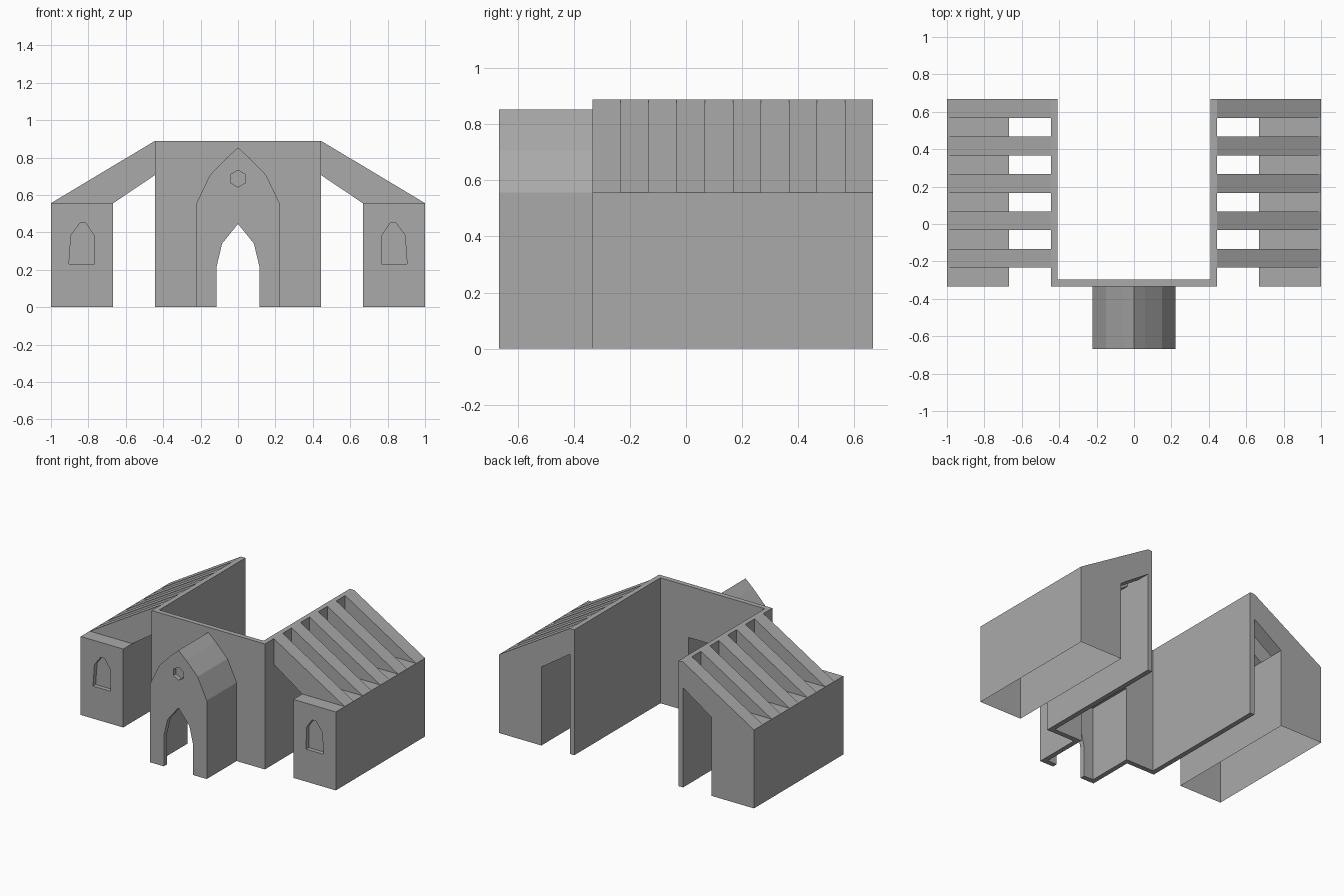
import bpy
import bmesh
import math
from mathutils import Vector

cube = bpy.data.objects.get("Cube")
if cube:
    bpy.data.objects.remove(cube, do_unlink=True)

GREY = (0.4, 0.4, 0.4, 1.0)
stone = bpy.data.materials.new("grey stone")
stone.use_nodes = True
stone.diffuse_color = GREY
stone.node_tree.nodes["Principled BSDF"].inputs["Base Color"].default_value = GREY

# Main dimensions
HALL, WING, EDGE = 0.444, 0.667, 1.0
FRONT, BACK, PORCH = -0.333, 0.667, -0.667
EAVE, TOP, WALL = 0.556, 0.889, 0.035


def prism(name, outline, lo, hi, axis="Y"):
    """Extrude an outline: (x, z) along Y, or (x, y) along Z."""
    bm = bmesh.new()
    place = (lambda a, b, d: (a, d, b)) if axis == "Y" else (lambda a, b, d: (a, b, d))
    face = bm.faces.new([bm.verts.new(place(a, b, lo)) for a, b in outline])
    sweep = Vector((0, hi - lo, 0)) if axis == "Y" else Vector((0, 0, hi - lo))
    grown = bmesh.ops.extrude_face_region(bm, geom=[face], use_keep_orig=True)
    verts = [g for g in grown["geom"] if isinstance(g, bmesh.types.BMVert)]
    bmesh.ops.translate(bm, verts=verts, vec=sweep)
    bmesh.ops.recalc_face_normals(bm, faces=bm.faces)
    mesh = bpy.data.meshes.new(name)
    bm.to_mesh(mesh)
    bm.free()
    mesh.materials.append(stone)
    obj = bpy.data.objects.new(name, mesh)
    bpy.context.collection.objects.link(obj)
    return obj


def rect(x0, x1, z0, z1):
    return [(x0, z0), (x1, z0), (x1, z1), (x0, z1)]


def arch(half):
    """Complete a symmetric outline from its right half, ending at the peak."""
    return half + [(-x, z) for x, z in reversed(half) if x > 0]


def cut(obj, cutter):
    cutter.hide_render = True
    mod = obj.modifiers.new("cut", "BOOLEAN")
    mod.operation = "DIFFERENCE"
    mod.solver = "EXACT"
    mod.object = cutter
    bpy.context.view_layer.objects.active = obj
    bpy.ops.object.modifier_apply(modifier=mod.name)
    bpy.data.objects.remove(cutter, do_unlink=True)


def open_bottom(obj):
    bm = bmesh.new()
    bm.from_mesh(obj.data)
    floor = [f for f in bm.faces if f.normal.z < -0.9 and f.calc_center_median().z < 0.01]
    bmesh.ops.delete(bm, geom=floor, context="FACES")
    bm.to_mesh(obj.data)
    bm.free()


# Hall walls: a U in plan, open at the back
inner = HALL - WALL
plan = [(-HALL, FRONT), (HALL, FRONT), (HALL, BACK), (inner, BACK),
        (inner, FRONT + WALL), (-inner, FRONT + WALL), (-inner, BACK), (-HALL, BACK)]
hall = prism("hall_walls", plan, 0, TOP, "Z")
cavity = rect(-0.188, 0.188, -0.1, 0.525)
cut(hall, prism("hall_opening", cavity, FRONT - 0.1, FRONT + 0.1))

# Porch with pointed roof, hollow inside
porch = prism("porch", arch([(0.222, 0), (0.222, EAVE), (0.15, 0.706), (0.06, 0.799), (0, 0.853)]),
              PORCH, FRONT)
cut(porch, prism("porch_cavity", cavity, PORCH + WALL, FRONT + 0.1))
cut(porch, prism("porch_doorway", arch([(0.115, -0.1), (0.115, 0.215), (0.085, 0.34), (0, 0.445)]),
                 PORCH - 0.1, PORCH + 0.1))
# Small six-sided recess above the doorway
ring = [math.radians(30 + 60 * i) for i in range(6)]
cut(porch, prism("porch_recess", [(0.045 * math.cos(a), 0.687 + 0.045 * math.sin(a)) for a in ring],
                 PORCH - 0.1, PORCH + 0.03))

# Side wings with recessed windows and sloping rafters
window = [(0.767, 0.23), (0.904, 0.23), (0.893, 0.385), (0.845, 0.449), (0.813, 0.449), (0.77, 0.385)]
rafter = [(HALL, TOP), (EDGE, EAVE), (WING, EAVE), (HALL, 0.706)]
for side, sx in (("left", 1), ("right", -1)):
    def flip(points):
        return [(sx * x, z) for x, z in points]

    wing = prism(side + "_wing", flip(rect(WING, EDGE, 0, EAVE)), FRONT, BACK)
    cut(wing, prism(side + "_window", flip(window), FRONT - 0.1, FRONT + 0.03))
    open_bottom(wing)
    for i in range(5):
        end = BACK - 0.2 * i
        prism(f"{side}_rafter_{i + 1}", flip(rafter), end - 0.1, end)
